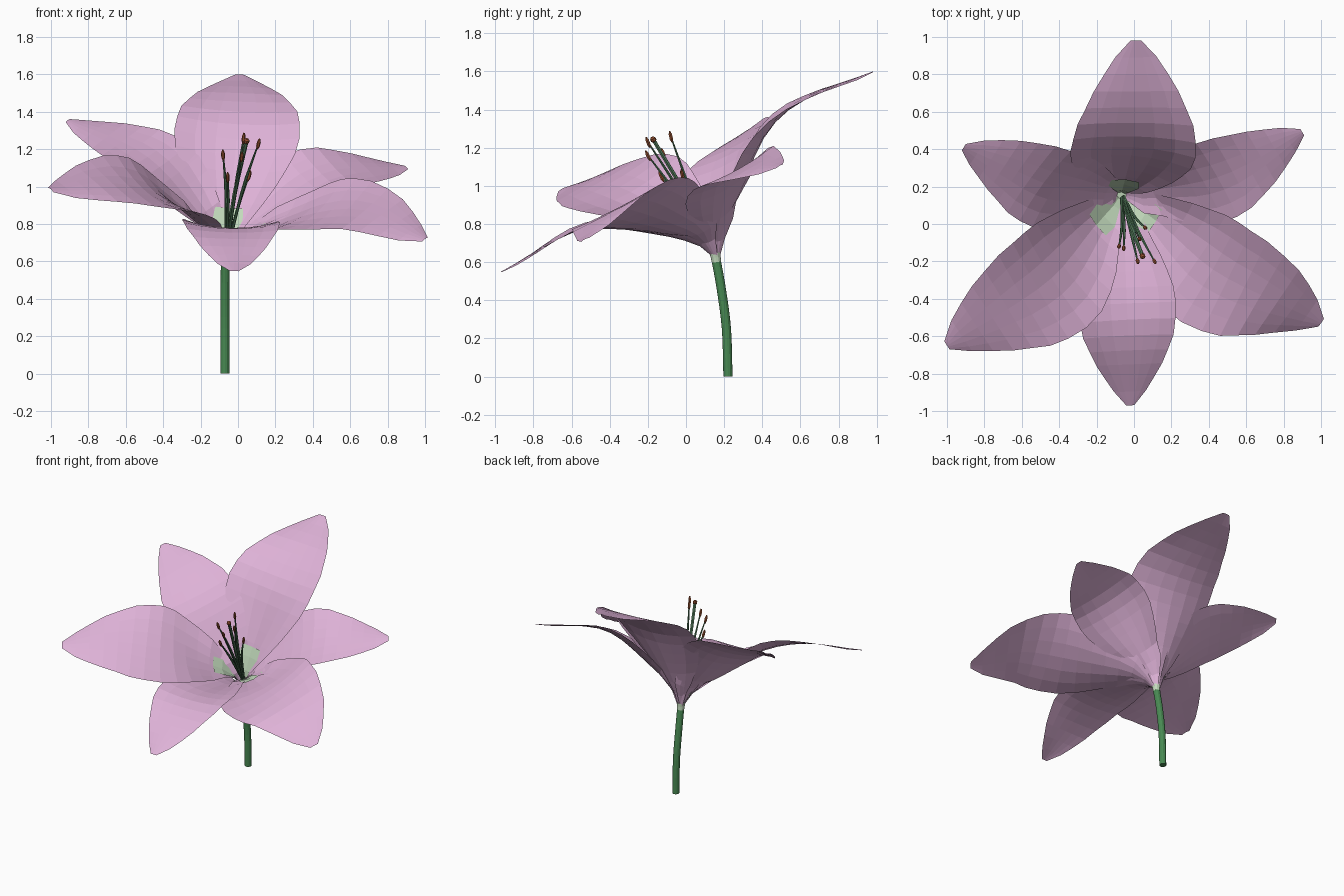
import bpy, bmesh, math
from mathutils import Vector

if "Cube" in bpy.data.objects:
    bpy.data.objects.remove(bpy.data.objects["Cube"])


def material(name, rgb):
    m = bpy.data.materials.new(name)
    m.diffuse_color = (*rgb, 1)
    m.use_nodes = True
    m.node_tree.nodes["Principled BSDF"].inputs["Base Color"].default_value = m.diffuse_color
    return m


PINK = material("petal pink", (0.73, 0.445, 0.68))
PALE = material("pale green throat", (0.54, 0.70, 0.50))
STEM = material("stem green", (0.065, 0.25, 0.085))
FILAMENT = material("filament green", (0.09, 0.21, 0.11))
ANTHER = material("anther brown", (0.30, 0.08, 0.03))

AXIS = Vector((0.04, -0.47, 0.88)).normalized()   # direction the flower faces
BASE = Vector((-0.067, 0.155, 0.63))              # where petals meet the stem


def smooth_path(points, steps):
    """Catmull-Rom curve resampled to evenly spaced points."""
    p = [Vector(q) for q in points]
    p = [2 * p[0] - p[1]] + p + [2 * p[-1] - p[-2]]
    fine = []
    for i in range(1, len(p) - 2):
        a, b, c, d = p[i - 1:i + 3]
        for k in range(12):
            t = k / 12
            fine.append(0.5 * (2 * b + (c - a) * t + (2 * a - 5 * b + 4 * c - d) * t * t
                               + (3 * b - a - 3 * c + d) * t ** 3))
    fine.append(p[-2])
    dist = [0.0]
    for a, b in zip(fine, fine[1:]):
        dist.append(dist[-1] + (b - a).length)
    out, j = [], 0
    for s in range(steps + 1):
        target = dist[-1] * s / steps
        while j < len(fine) - 2 and dist[j + 1] < target:
            j += 1
        out.append(fine[j].lerp(fine[j + 1], (target - dist[j]) / (dist[j + 1] - dist[j])))
    return out


def tangent(path, i):
    return (path[min(i + 1, len(path) - 1)] - path[max(i - 1, 0)]).normalized()


def finish(name, bm, mat):
    mesh = bpy.data.meshes.new(name)
    bm.to_mesh(mesh)
    bm.free()
    mesh.materials.append(mat)
    obj = bpy.data.objects.new(name, mesh)
    bpy.context.collection.objects.link(obj)


def tube(name, path, radii, sides, mat):
    bm = bmesh.new()
    rings = []
    for i, c in enumerate(path):
        t = tangent(path, i)
        u = t.cross(Vector((0, 1, 0.3))).normalized()
        v = t.cross(u)
        rings.append([bm.verts.new(c + radii[i] * (u * math.cos(a) + v * math.sin(a)))
                      for a in (2 * math.pi * k / sides for k in range(sides))])
    for r, q in zip(rings, rings[1:]):
        for k in range(sides):
            n = (k + 1) % sides
            bm.faces.new((r[k], r[n], q[n], q[k]))
    bm.faces.new(rings[0][::-1])
    bm.faces.new(rings[-1])
    bmesh.ops.recalc_face_normals(bm, faces=bm.faces)
    finish(name, bm, mat)


# half width along a petal: (fraction of length, half width)
WIDTH = [(0, .022), (.07, .055), (.17, .15), (.3, .25), (.42, .32), (.52, .34),
         (.64, .312), (.8, .218), (.92, .118), (.975, .068), (1, .028)]


def half_width(t):
    for (a, wa), (b, wb) in zip(WIDTH, WIDTH[1:]):
        if t <= b:
            return wa + (wb - wa) * (t - a) / (b - a)
    return WIDTH[-1][1]


def sheet(name, grid, mat):
    """Flat-faced sheet from a grid of points, facing into the flower."""
    bm = bmesh.new()
    v = [[bm.verts.new(p) for p in line] for line in grid]
    for a, b in zip(v, v[1:]):
        for k in range(len(a) - 1):
            bm.faces.new((a[k], a[k + 1], b[k + 1], b[k]))
    bm.normal_update()
    if sum(f.normal.dot(AXIS) for f in bm.faces) < 0:
        bmesh.ops.reverse_faces(bm, faces=bm.faces)
    finish(name, bm, mat)


def petal(name, spine, scale, inner):
    rows, cols = 14, 6
    out = Vector(spine[-1]) - BASE
    out.z = 0
    path = smooth_path([BASE + out.normalized() * 0.018] + spine, rows)
    grid, patch = [], []
    for i, c in enumerate(path):
        f = i / rows
        t = tangent(path, i)
        ref = Vector((0, 0, 1)).lerp(AXIS, min(1, f / 0.22))
        side = t.cross(ref).normalized()
        up = side.cross(t).normalized()
        w = half_width(f) * (scale if i > 2 else (1 + scale) / 2)
        cup = 0.42 * w * (1 - 1.3 * f)
        lift = 0.6 * max(0, 0.32 * w * (1 - 0.5 * f) - cup) * math.sin(math.pi * f)
        c = c + up * lift
        grid.append([c + side * u * w + up * cup * u * u
                     for u in (2 * k / cols - 1 for k in range(cols + 1))])
        if i <= 3:
            s = 0.65 if i < 3 else 0.4
            patch.append([c + side * u * w + up * (cup * u * u + 0.006)
                          for u in (s * (k - 1) for k in range(3))])
    sheet(name, grid, PINK)
    if inner:   # pale throat patch lying on the inside of the petal
        patch[-1] = [a.lerp(b, 0.75) for a, b in zip(patch[-2], patch[-1])]
        sheet(name + "_throat", patch, PALE)


# Petals: three broad inner ones and three narrower outer ones
petal("inner_petal_back", [(-.06, .195, .75), (-.03, .31, 1.03), (0, .47, 1.30),
                           (.01, .70, 1.475), (.01, .98, 1.60)], 1, True)
petal("inner_petal_right", [(-.02, .11, .69), (.12, .02, .765), (.40, -.22, .84),
                            (.70, -.38, .85), (1.0, -.53, .72)], 1, True)
petal("inner_petal_left", [(-.10, .11, .69), (-.20, 0, .79), (-.42, -.26, .94),
                           (-.70, -.46, 1.0), (-1.0, -.65, .985)], 1, True)
petal("outer_petal_front", [(-.06, .08, .68), (-.05, -.10, .735), (-.04, -.40, .765),
                            (-.03, -.62, .725), (-.02, -.97, .55)], .78, False)
petal("outer_petal_right", [(-.03, .165, .70), (.10, .18, .83), (.42, .25, 1.04),
                            (.65, .35, 1.09), (.90, .49, 1.105)], .76, False)
petal("outer_petal_left", [(-.10, .165, .70), (-.20, .17, .85), (-.43, .21, 1.10),
                           (-.65, .30, 1.24), (-.91, .41, 1.355)], .76, False)

# Stem and the pale collar on top of it
path = smooth_path([(-.07, .22, 0), (-.07, .212, .25), (-.07, .185, .46), (-.067, .159, .605)], 10)
tube("stem", path, [0.024] * 11, 12, STEM)
tube("collar", [Vector((-.067, .160, .60)), Vector((-.067, .156, .625)), Vector((-.067, .153, .648))],
     [.0245, .026, .029], 12, PALE)

# Stamens: curved filament with a brown anther on the end
tips = [(.11, -.20, 1.23), (.03, -.08, 1.26), (-.08, -.12, 1.17),
        (.02, -.20, 1.16), (-.055, -.13, 1.05), (.06, -.02, 1.06)]
for n, tip in enumerate(tips, 1):
    end = Vector(tip)
    start = Vector((-.06, .14, .68)) + 0.08 * Vector((end.x, end.y + .12, 0))
    mid = start.lerp(end, 0.55) - 0.1 * Vector((end.x - .01, end.y + .12, 0)) + AXIS * 0.015
    path = smooth_path([start, mid, end], 6)
    tube(f"filament_{n}", path, [0.008] * 5 + [0.006, 0.004], 6, FILAMENT)
    d = (tangent(path, 6) + Vector((0, 0, 0.5))).normalized()
    pod = [end + d * s for s in (-.032, -.015, .01, .028)]
    tube(f"anther_{n}", pod, [.004, .010, .010, .004], 6, ANTHER)

# Pistil with a rounded stigma
end = Vector((.045, -.17, 1.24))
path = smooth_path([(-.06, .14, .66), (-.02, .0, .95), end], 6)
tube("pistil", path, [0.011] * 7, 6, FILAMENT)
d = tangent(path, 6)
tube("stigma", [end + d * s for s in (-.012, -.004, .010, .018)], [.008, .015, .015, .008], 8, ANTHER)
